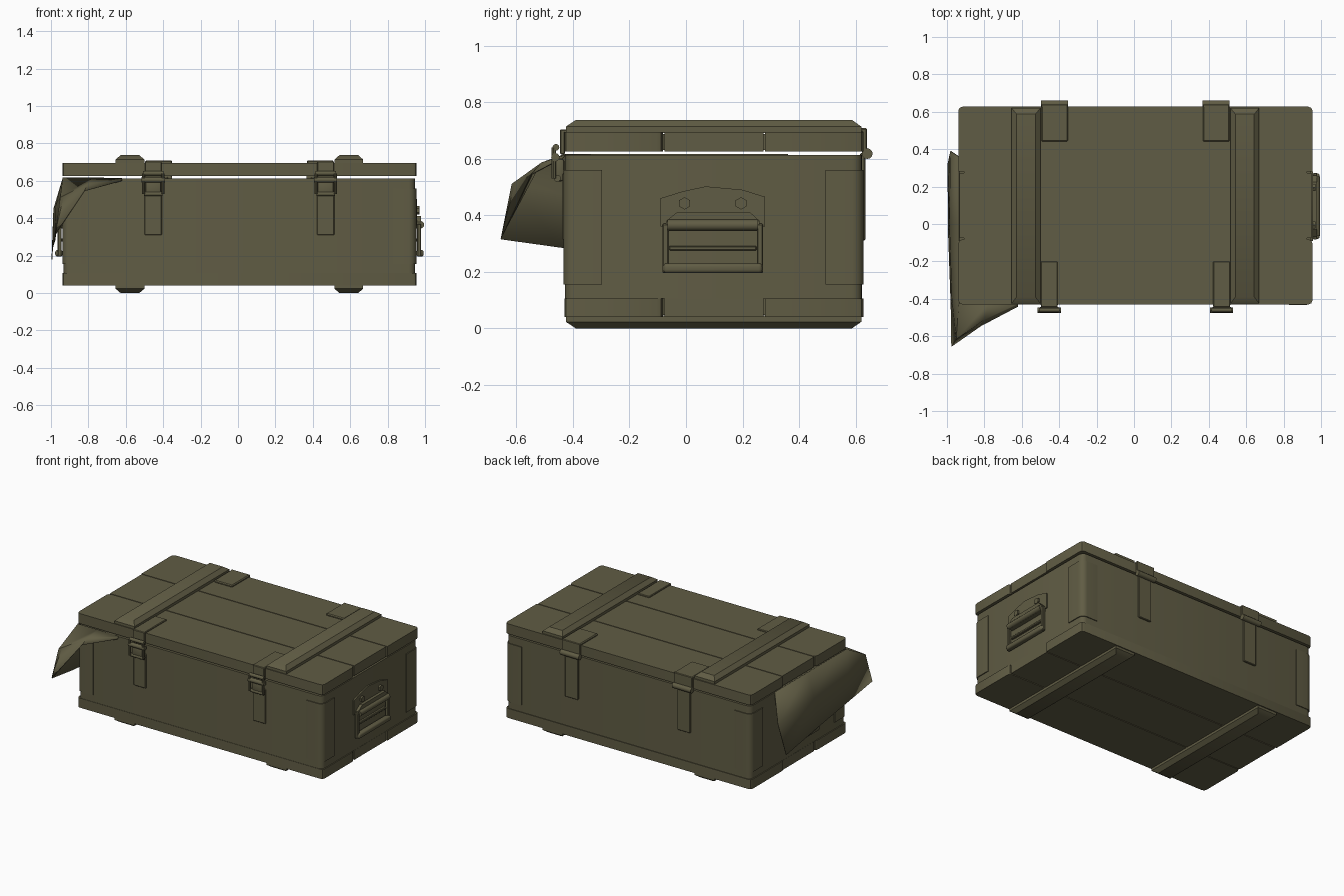
import bpy, bmesh, math
from mathutils import Vector

cube = bpy.data.objects.get("Cube")
if cube:
    bpy.data.objects.remove(cube, do_unlink=True)

CX, CY = 0.0075, 0.0975      # centre of the crate
HX, HY = 0.94, 0.525         # half size of the crate body

olive = bpy.data.materials.new("olive_drab")
olive.use_nodes = True
olive.diffuse_color = (0.118, 0.108, 0.058, 1)
bsdf = olive.node_tree.nodes["Principled BSDF"]
bsdf.inputs["Base Color"].default_value = olive.diffuse_color
bsdf.inputs["Roughness"].default_value = 0.8


def finish(name, bm, smooth=True):
    bmesh.ops.recalc_face_normals(bm, faces=bm.faces[:])
    mesh = bpy.data.meshes.new(name)
    bm.to_mesh(mesh)
    bm.free()
    mesh.materials.append(olive)
    ob = bpy.data.objects.new(name, mesh)
    bpy.context.collection.objects.link(ob)
    if smooth:
        bpy.ops.object.select_all(action='DESELECT')
        ob.select_set(True)
        bpy.context.view_layer.objects.active = ob
        bpy.ops.object.shade_smooth_by_angle(angle=math.radians(35))
    return ob


def box(name, x, y, z, bevel=0, segments=1, pick=None):
    """Box from (min, max) spans; pick chooses which edges to bevel."""
    bm = bmesh.new()
    bmesh.ops.create_cube(bm, size=1)
    for v in bm.verts:
        v.co = [(s[0] + s[1]) / 2 + c * (s[1] - s[0]) for s, c in zip((x, y, z), v.co)]
    if bevel:
        edges = [e for e in bm.edges if pick is None or pick(e)]
        bmesh.ops.bevel(bm, geom=edges, offset=bevel, segments=segments,
                        profile=0.5, affect='EDGES')
    return finish(name, bm)


def prism(name, points, vec):
    """Extrude a closed outline along a vector."""
    bm = bmesh.new()
    face = bm.faces.new([bm.verts.new(p) for p in points])
    out = bmesh.ops.extrude_face_region(bm, geom=[face])
    bmesh.ops.translate(bm, vec=vec, verts=[g for g in out["geom"]
                                            if isinstance(g, bmesh.types.BMVert)])
    return finish(name, bm)


def rod(name, a, b, radius, sides=12):
    a, b = Vector(a), Vector(b)
    bm = bmesh.new()
    bmesh.ops.create_cone(bm, cap_ends=True, segments=sides, radius1=radius,
                          radius2=radius, depth=(b - a).length)
    turn = (b - a).to_track_quat('Z', 'Y')
    for v in bm.verts:
        v.co = turn @ v.co + (a + b) / 2
    return finish(name, bm)


def upright(e):
    return abs((e.verts[0].co - e.verts[1].co).z) > 0.01


def span(c, w):
    return (c - w / 2, c + w / 2)


# Crate body
box("crate_body", (CX - HX, CX + HX), (CY - HY, CY + HY), (0.105, 0.613), 0.035, 4, upright)

# Three planks each for the lid and the base, split by narrow seams
rows = (("front", -0.43, -0.082), ("middle", -0.076, 0.274), ("back", 0.28, 0.627))
for side, y0, y1 in rows:
    trim = 0.006 if side == "middle" else 0

    def outer(e, side=side):
        y = (e.verts[0].co.y + e.verts[1].co.y) / 2
        return upright(e) and ((side == "front" and y < 0) or (side == "back" and y > 0.5))

    for part, z in (("lid", (0.625, 0.695)), ("base", (0.04, 0.106))):
        box(f"{part}_plank_{side}", (CX - 0.947 + trim, CX + 0.947 - trim), (y0, y1), z,
            0.022, 2, outer)
# Seam backing
box("lid_core", (-0.91, 0.925), (-0.4, 0.6), (0.63, 0.688))
box("base_core", (-0.91, 0.925), (-0.4, 0.6), (0.047, 0.11))

# Battens with chamfered sides and ends, above and below
for s, side in ((-1, "right"), (1, "left")):
    c = CX + s * 0.585
    for part, z0, z1 in (("lid", 0.69, 0.737), ("base", 0.046, 0.0)):
        bm = bmesh.new()
        rings = []
        mid = (z0 + z1) / 2
        for z, w, y0, y1 in ((z0, 0.077, -0.425, 0.62), (mid, 0.077, -0.425, 0.62),
                             (z1, 0.05, -0.39, 0.587)):
            rings.append([bm.verts.new((c + x * w, y, z))
                          for x, y in ((-1, y0), (1, y0), (1, y1), (-1, y1))])
        for lo, hi in zip(rings, rings[1:]):
            for i in range(4):
                j = (i + 1) % 4
                bm.faces.new((lo[i], lo[j], hi[j], hi[i]))
        bm.faces.new(rings[0])
        bm.faces.new(rings[-1])
        finish(f"{part}_batten_{side}", bm)

# Thin metal plates wrapped around the upright corners
for sx, nx in ((-1, "right"), (1, "left")):
    for sy, ny in ((-1, "front"), (1, "back")):
        path = []
        for grow in (0.006, -0.002):
            r = 0.035 + grow
            line = [(HX - 0.12, HY + grow)]
            for k in range(6):
                a = math.pi / 2 * (1 - k / 5)
                line.append((HX - 0.035 + r * math.cos(a), HY - 0.035 + r * math.sin(a)))
            line.append((HX + grow, HY - 0.13))
            path += line if grow > 0 else line[::-1]
        prism(f"corner_plate_{ny}_{nx}",
              [(CX + sx * x, CY + sy * y, 0.155) for x, y in path], (0, 0, 0.405))

# Front latches and back hinges
for s, side in ((-1, "right"), (1, "left")):
    c = CX + s * 0.461
    box(f"latch_top_strap_{side}", span(c, 0.09), (-0.44, -0.2), (0.69, 0.704), 0.004)
    box(f"latch_front_flap_{side}", span(c, 0.09), (-0.446, -0.428), (0.615, 0.704), 0.004)
    box(f"latch_lower_strap_{side}", span(c, 0.094), (-0.436, -0.42), (0.31, 0.55), 0.004)
    box(f"latch_lever_{side}", span(c, 0.085), (-0.462, -0.43), (0.52, 0.6), 0.01, 2)
    rod(f"latch_upper_pin_{side}", (c - 0.062, -0.462, 0.605), (c + 0.062, -0.462, 0.605), 0.015)
    rod(f"latch_lower_pin_{side}", (c - 0.05, -0.455, 0.53), (c + 0.05, -0.455, 0.53), 0.012)
    for t in (-1, 1):
        rod(f"latch_link_{side}_{'outer' if t == s else 'inner'}",
            (c + t * 0.052, -0.468, 0.53), (c + t * 0.052, -0.468, 0.64), 0.008, 8)
    rod(f"latch_hook_{side}", (c - 0.055, -0.46, 0.64), (c + 0.055, -0.46, 0.64), 0.012)
    c = CX + s * 0.432
    box(f"hinge_top_plate_{side}", span(c, 0.142), (0.44, 0.64), (0.69, 0.708), 0.006)
    box(f"hinge_back_flap_{side}", span(c, 0.142), (0.622, 0.64), (0.62, 0.708), 0.004)
    box(f"hinge_lower_strap_{side}", span(c, 0.1), (0.615, 0.634), (0.31, 0.62), 0.004)
    rod(f"hinge_knuckle_{side}", (c - 0.072, 0.641, 0.618), (c + 0.072, 0.641, 0.618), 0.019)

# Carrying handles on both ends
plate = ((-0.09, 0.36), (0.28, 0.36), (0.28, 0.465), (0.2, 0.49), (0.07, 0.502),
         (-0.01, 0.485), (-0.09, 0.46))
for s, side in ((-1, "right"), (1, "left")):
    def at(d):
        return CX + s * (HX + d)

    def across(a, b):
        return tuple(sorted((at(a), at(b))))

    prism(f"handle_plate_{side}", [(at(-0.003), y, z) for y, z in plate], (s * 0.013, 0, 0))
    prism(f"handle_saddle_{side}",
          [(at(0), y, z) for y, z in ((-0.07, 0.345), (0.26, 0.345), (0.26, 0.38),
                                      (0.225, 0.412), (-0.03, 0.412), (-0.07, 0.38))],
          (s * 0.03, 0, 0))
    rod(f"handle_axle_{side}", (at(0.028), -0.065, 0.365), (at(0.028), 0.255, 0.365), 0.02)
    for y, end in ((-0.072, "front"), (0.262, "back")):
        box(f"handle_arm_{side}_{end}", across(0.01, 0.032), span(y, 0.022), (0.195, 0.37), 0.004)
    box(f"handle_grip_{side}", across(0.005, 0.045), (-0.08, 0.27), (0.195, 0.23), 0.012, 3)
    box(f"handle_rail_{side}", across(0.0, 0.02), (-0.06, 0.25), (0.275, 0.292), 0.004)
    for y, end in ((-0.005, "front"), (0.195, "back")):
        rod(f"handle_bolt_{side}_{end}", (at(0), y, 0.442), (at(0.022), y, 0.442), 0.022, 6)

# Canvas hanging out of the lid seam over one front corner: inner, middle, outer
columns = (
    ((-0.62, -0.425, 0.612), (-0.62, -0.432, 0.607), (-0.62, -0.44, 0.60)),
    ((-0.78, -0.425, 0.616), (-0.8, -0.51, 0.585), (-0.82, -0.545, 0.545)),
    ((-0.935, -0.425, 0.616), (-0.95, -0.615, 0.51), (-0.975, -0.655, 0.315)),
    ((-0.935, -0.3, 0.616), (-0.972, -0.4, 0.47), (-0.978, -0.44, 0.285)),
    ((-0.935, 0.0, 0.616), (-0.985, 0.0, 0.45), (-0.992, -0.05, 0.24)),
    ((-0.935, 0.36, 0.616), (-0.98, 0.39, 0.42), (-0.995, 0.32, 0.18)),
)
bm = bmesh.new()
grid = [[bm.verts.new(p) for p in col] for col in columns]
for left, right in zip(grid, grid[1:]):
    for i in range(2):
        bm.faces.new((left[i], left[i + 1], right[i + 1], right[i]))
canvas = finish("canvas_flap", bm)
thick = canvas.modifiers.new("thickness", 'SOLIDIFY')
thick.thickness = 0.004
thick.offset = 0
